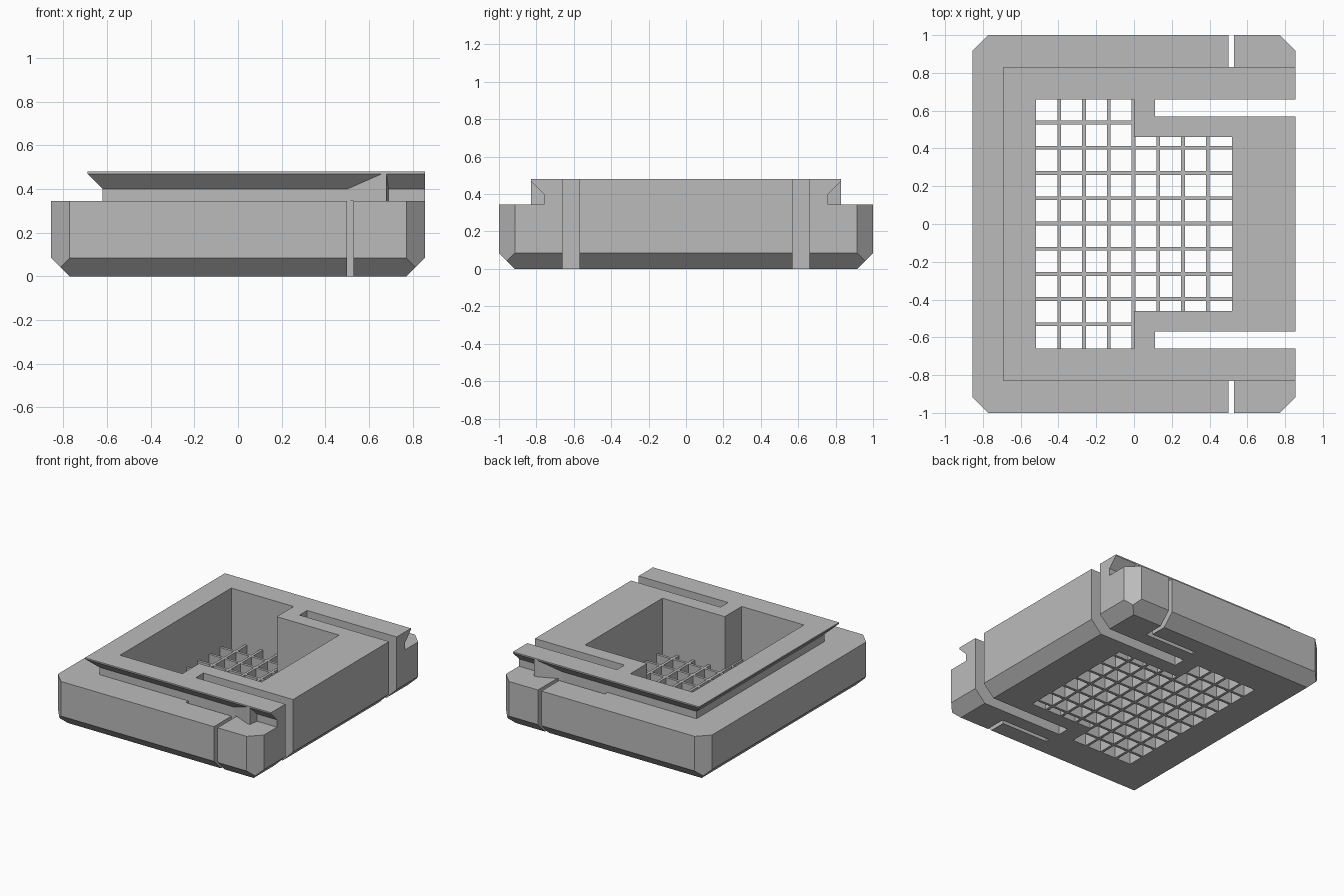
import bpy, bmesh
from mathutils import Vector

cube = bpy.data.objects.get("Cube")
if cube:
    bpy.data.objects.remove(cube, do_unlink=True)

GREY = (0.5, 0.5, 0.5, 1)
mat = bpy.data.materials.new("light grey")
mat.use_nodes = True
mat.diffuse_color = GREY
mat.node_tree.nodes["Principled BSDF"].inputs["Base Color"].default_value = GREY


def finish(name, bm):
    bmesh.ops.recalc_face_normals(bm, faces=bm.faces)
    mesh = bpy.data.meshes.new(name)
    bm.to_mesh(mesh)
    bm.free()
    mesh.materials.append(mat)
    ob = bpy.data.objects.new(name, mesh)
    bpy.context.collection.objects.link(ob)
    return ob


def loft(name, rings):
    """Stack outlines, each a list of 3D points, into a closed solid."""
    bm = bmesh.new()
    loops = [[bm.verts.new(p) for p in ring] for ring in rings]
    n = len(loops[0])
    for a, b in zip(loops, loops[1:]):
        for i in range(n):
            j = (i + 1) % n
            bm.faces.new((a[i], a[j], b[j], b[i]))
    bm.faces.new(loops[0][::-1])
    bm.faces.new(loops[-1])
    return finish(name, bm)


def rect(x0, x1, y0, y1, z):
    return [(x0, y0, z), (x1, y0, z), (x1, y1, z), (x0, y1, z)]


def box(name, x0, x1, y0, y1, z0, z1):
    return loft(name, [rect(x0, x1, y0, y1, z0), rect(x0, x1, y0, y1, z1)])


def combine(target, tool, operation):
    """Apply a boolean and discard the tool object."""
    mod = target.modifiers.new(operation.lower(), 'BOOLEAN')
    mod.operation, mod.solver, mod.object = operation, 'EXACT', tool
    bpy.context.view_layer.objects.active = target
    bpy.ops.object.modifier_apply(modifier=mod.name)
    bpy.data.objects.remove(tool, do_unlink=True)


def mirrored_box(name, side, x0, x1, y0, y1, z0, z1):
    lo, hi = sorted((side * y0, side * y1))
    return box(name, x0, x1, lo, hi, z0, z1)


X, Y, C = 0.856, 1.0, 0.085      # half sizes and chamfer
DECK, TOP = 0.345, 0.48

# Base block with chamfered underside
body = loft("body", [rect(C - X, X - C, C - Y, Y - C, 0),
                     rect(-X, X, -Y, Y, C),
                     rect(-X, X, -Y, Y, DECK)])

# Cut the four upright corners
bm = bmesh.new()
bm.from_mesh(body.data)
for sx in (-1, 1):
    for sy in (-1, 1):
        cut = bmesh.ops.bisect_plane(
            bm, geom=bm.verts[:] + bm.edges[:] + bm.faces[:], dist=1e-5,
            plane_co=Vector((sx * (X - C), sy * Y, 0)),
            plane_no=Vector((sx, sy, 0)), clear_outer=True)
        edges = [e for e in cut["geom_cut"] if isinstance(e, bmesh.types.BMEdge)]
        bmesh.ops.contextual_create(bm, geom=edges)
bmesh.ops.recalc_face_normals(bm, faces=bm.faces)
bm.to_mesh(body.data)
bm.free()

# L-shaped relief slots that free the corner latches
for s in (-1, 1):
    combine(body, mirrored_box("side_slot", s, 0.5, 0.53, 0.76, 1.1, -0.1, 0.4), 'DIFFERENCE')
    combine(body, mirrored_box("long_slot", s, 0.12, 0.515, 0.76, 0.79, -0.1, 0.4), 'DIFFERENCE')

# Dovetail rail, flared on three sides
rail = loft("rail", [rect(-0.62, X, -0.76, 0.76, 0.3),
                     rect(-0.62, X, -0.76, 0.76, 0.4),
                     rect(-0.69, X, -0.83, 0.83, 0.47),
                     rect(-0.69, X, -0.83, 0.83, TOP)])
combine(body, rail, 'UNION')

# Ramped catches under the rail flare
for s in (-1, 1):
    plan = [(0.5, 0.7), (0.5, 0.76), (0.66, 0.83), (0.68, 0.83), (0.69, 0.76), (0.69, 0.7)]
    catch = loft("catch", [[(x, s * y, z) for x, y in plan] for z in (DECK, 0.472)])
    combine(body, catch, 'UNION')

# Spring arm slots, open on the right
for s in (-1, 1):
    combine(body, mirrored_box("arm_slot", s, 0.112, 1, 0.57, 0.66, -0.1, 0.6), 'DIFFERENCE')

# Stepped well right through the block
W, STEP, E = 0.518, 0.46, 0.66
plan = [(-W, -E), (0, -E), (0, -STEP), (W, -STEP), (W, STEP), (0, STEP), (0, E), (-W, E)]
combine(body, loft("well", [[(x, y, z) for x, y in plan] for z in (-0.1, 0.6)]), 'DIFFERENCE')

# Grille on the floor of the well
BAR, HIGH = 0.01, 0.085
for i in range(-4, 5):
    y = i * 0.1335 + 0.003
    end = W if abs(y) < STEP else 0
    box("grille_cross_bar", -W - 0.005, end + 0.005, y - BAR, y + BAR, 0, HIGH)
for i in range(-3, 4):
    x = i * 0.131 - 0.003
    reach = E if x < 0 else STEP
    box("grille_long_bar", x - BAR, x + BAR, -reach - 0.005, reach + 0.005, 0, HIGH)
